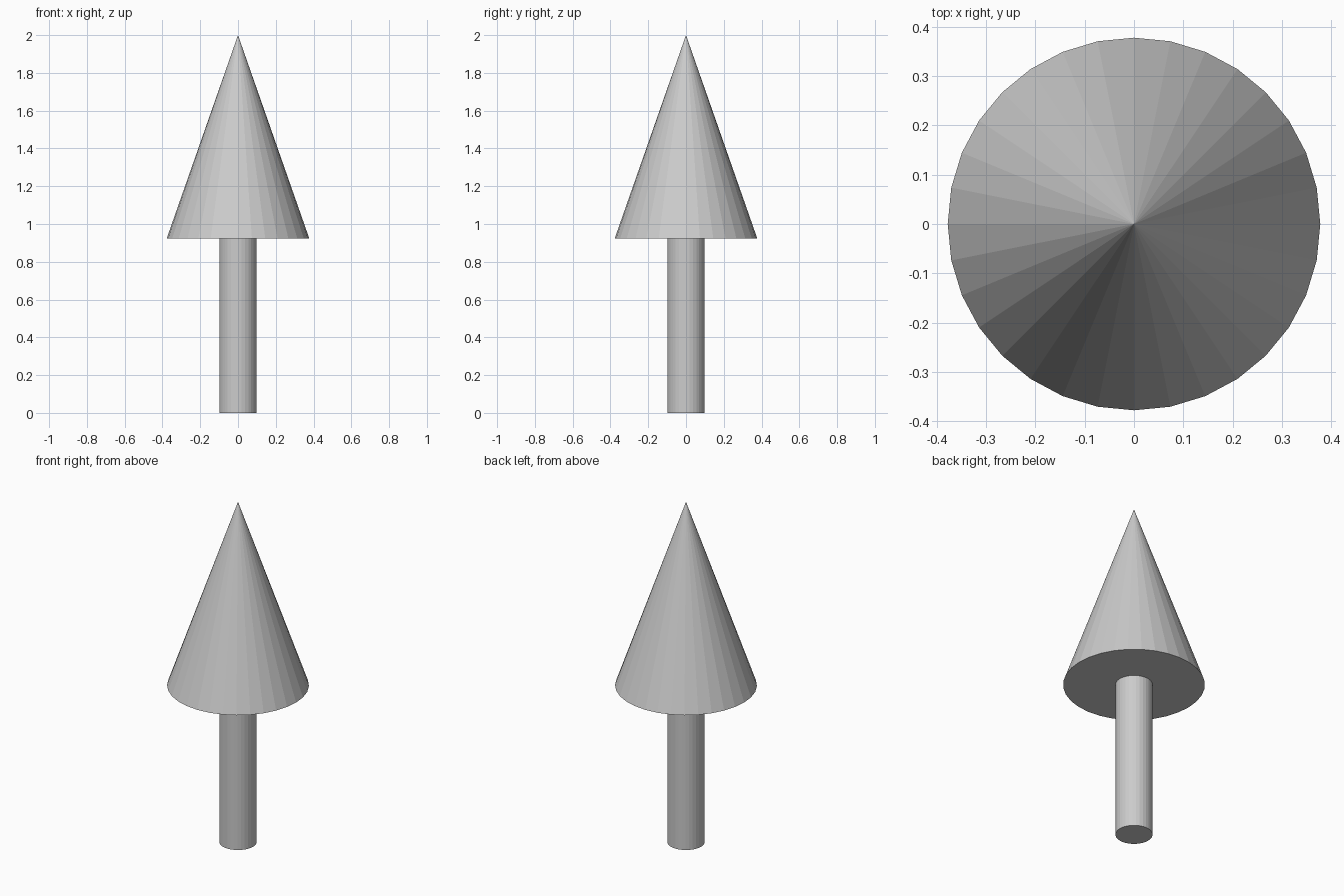
import bpy

if "Cube" in bpy.data.objects:
    bpy.data.objects.remove(bpy.data.objects["Cube"])

SIDES = 32
BASE_Z = 0.922  # underside of the cone
TOP_Z = 2.0

# Trunk: slim faceted cylinder standing on the floor
bpy.ops.mesh.primitive_cylinder_add(
    vertices=SIDES, radius=0.099, depth=BASE_Z, location=(0, 0, BASE_Z / 2))
bpy.context.object.name = "trunk"

# Foliage: faceted cone with a flat underside
bpy.ops.mesh.primitive_cone_add(
    vertices=SIDES, radius1=0.378, radius2=0, depth=TOP_Z - BASE_Z,
    location=(0, 0, (TOP_Z + BASE_Z) / 2))
bpy.context.object.name = "foliage_cone"
